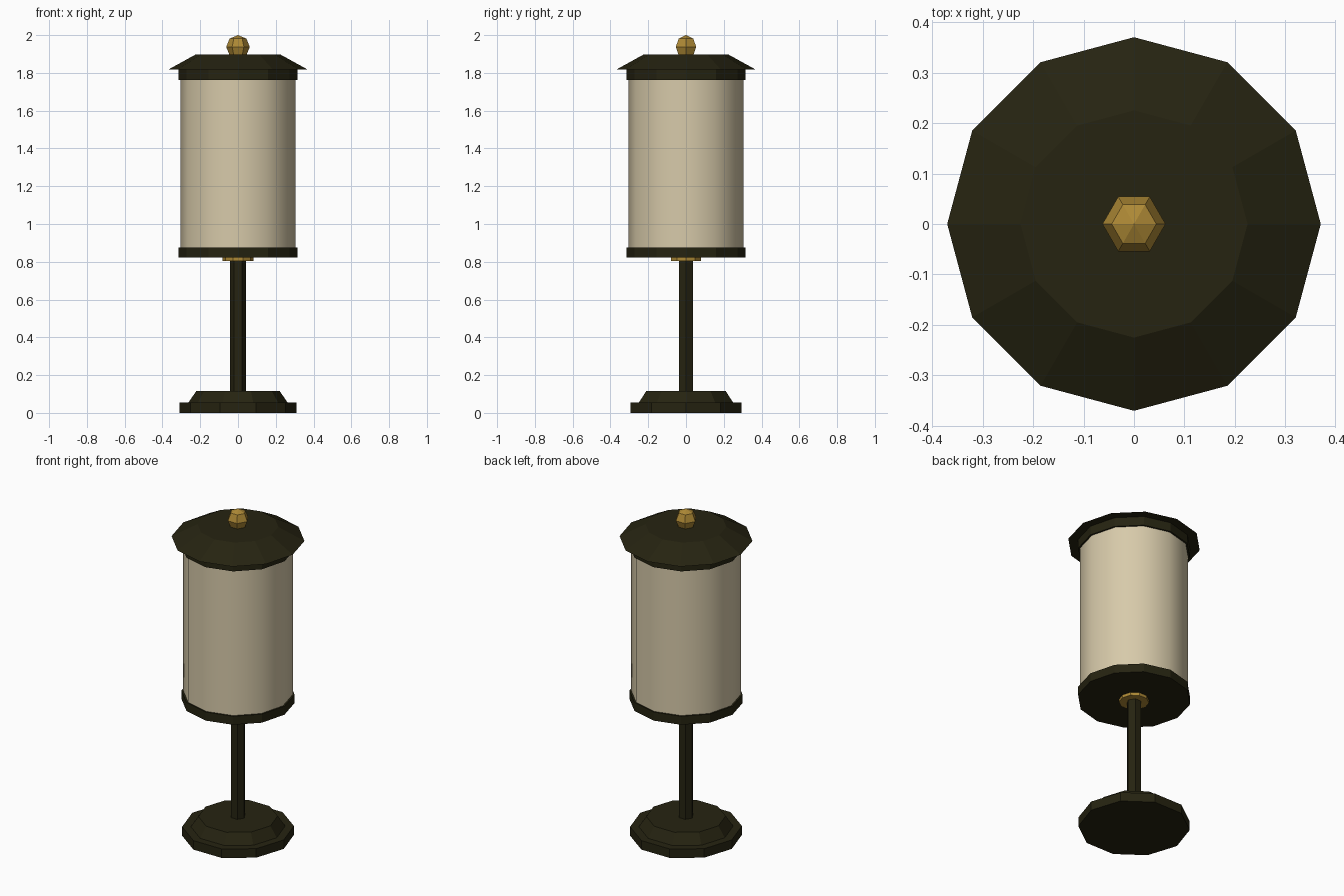
import bpy
import bmesh
import math

if "Cube" in bpy.data.objects:
    bpy.data.objects.remove(bpy.data.objects["Cube"])


def material(name, rgb):
    m = bpy.data.materials.new(name)
    m.diffuse_color = (*rgb, 1.0)
    m.use_nodes = True
    m.node_tree.nodes["Principled BSDF"].inputs["Base Color"].default_value = m.diffuse_color
    return m


bronze = material("dark bronze", (0.019, 0.017, 0.0055))
gold = material("aged gold", (0.42, 0.25, 0.036))
linen = material("cream linen", (0.68, 0.59, 0.40))


def lathe(name, sides, profile, mat, smooth=False):
    """Closed solid from (radius, z) rings, first corner on +x."""
    bm = bmesh.new()
    rings = []
    for r, z in profile:
        if r == 0:
            rings.append([bm.verts.new((0, 0, z))] * sides)
        else:
            rings.append([bm.verts.new((r * math.cos(2 * math.pi * i / sides),
                                        r * math.sin(2 * math.pi * i / sides), z))
                          for i in range(sides)])
    for low, high in zip(rings, rings[1:]):
        for i in range(sides):
            j = (i + 1) % sides
            corners = list(dict.fromkeys((low[i], low[j], high[j], high[i])))
            bm.faces.new(corners).smooth = smooth
    # flat end caps
    if profile[0][0]:
        bm.faces.new(rings[0][::-1])
    if profile[-1][0]:
        bm.faces.new(rings[-1])
    if smooth:
        for e in bm.edges:
            e.smooth = all(f.smooth for f in e.link_faces)
    mesh = bpy.data.meshes.new(name)
    bm.to_mesh(mesh)
    bm.free()
    mesh.materials.append(mat)
    obj = bpy.data.objects.new(name, mesh)
    bpy.context.collection.objects.link(obj)
    return obj


# Foot and stem
lathe("base_plate", 10, [(0.31, 0), (0.31, 0.055)], bronze)
lathe("base_step", 10, [(0.262, 0.055), (0.22, 0.117)], bronze)
lathe("stem", 6, [(0.042, 0.11), (0.042, 0.83)], bronze)
lathe("collar", 10, [(0.083, 0.805), (0.083, 0.83)], gold)

# Shade held between two rings
lathe("lower_ring", 12, [(0.315, 0.823), (0.315, 0.875)], bronze)
lathe("shade", 12, [(0.305, 0.87), (0.305, 1.765)], linen, smooth=True)
lathe("upper_ring", 12, [(0.315, 1.762), (0.315, 1.82)], bronze)

# Roof and finial
lathe("roof", 12, [(0.37, 1.817), (0.225, 1.897)], bronze)
R = 0.0625
lathe("finial", 6, [(0, 2 - 2 * R)] +
      [(R * math.cos(a), 2 - R + R * math.sin(a)) for a in (-math.pi / 4, 0, math.pi / 4)] +
      [(0, 2.0)], gold)
